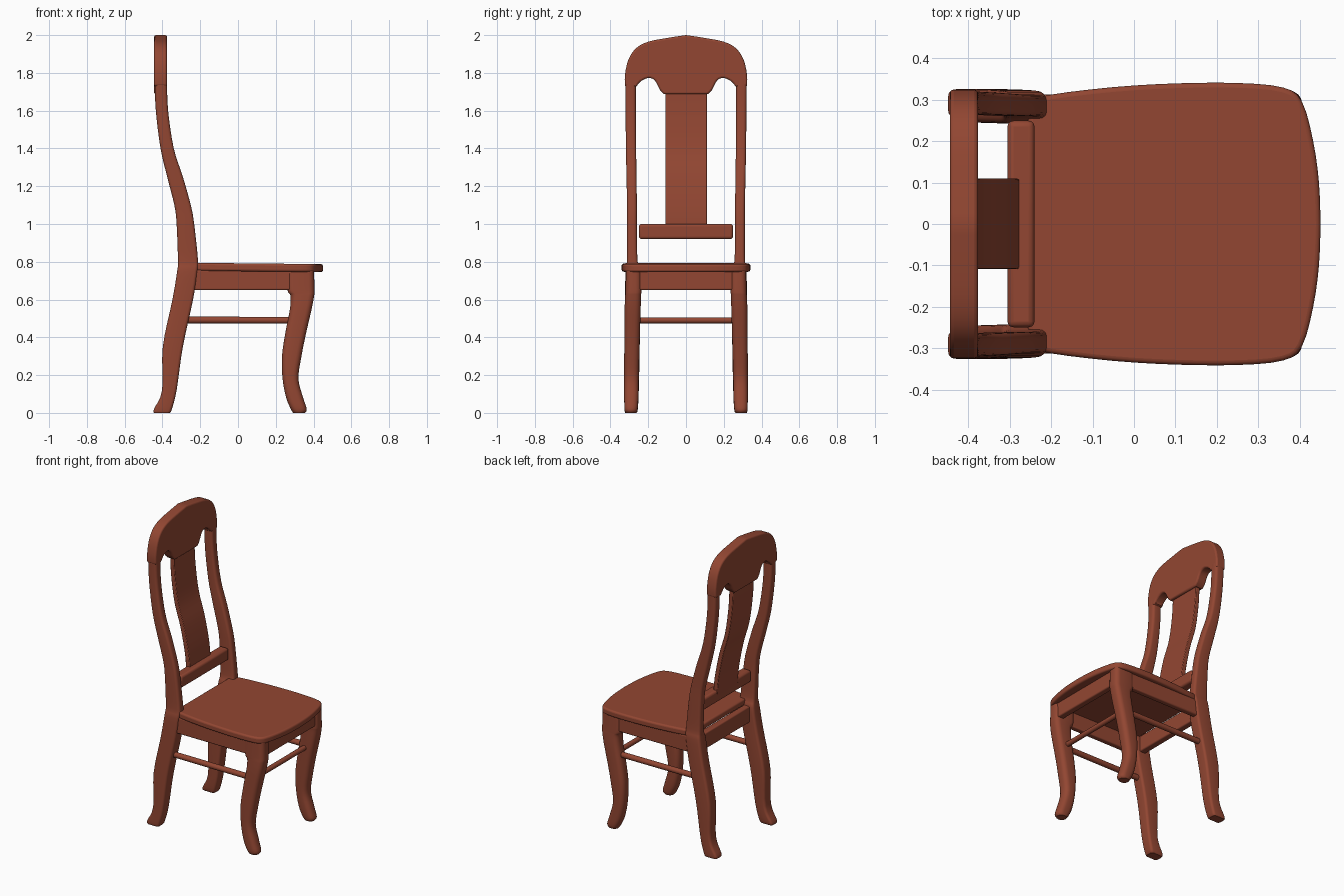
import bpy, bmesh, math
from mathutils import Vector

if "Cube" in bpy.data.objects:
    bpy.data.objects.remove(bpy.data.objects["Cube"])

wood = bpy.data.materials.new("reddish brown wood")
wood.diffuse_color = (0.29, 0.062, 0.032, 1)
wood.use_nodes = True
wood.node_tree.nodes["Principled BSDF"].inputs["Base Color"].default_value = wood.diffuse_color


def finish(name, bm, bevel=0.0, mirror=False, segments=3):
    """Turn a bmesh into a named, coloured, smooth shaded object."""
    bmesh.ops.recalc_face_normals(bm, faces=bm.faces[:])
    me = bpy.data.meshes.new(name)
    bm.to_mesh(me)
    bm.free()
    me.materials.append(wood)
    ob = bpy.data.objects.new(name, me)
    bpy.context.collection.objects.link(ob)
    if bevel:
        m = ob.modifiers.new("round edges", 'BEVEL')
        m.width, m.segments, m.limit_method = bevel, segments, 'ANGLE'
        m.angle_limit = math.radians(50)
    if mirror:
        m = ob.modifiers.new("mirror", 'MIRROR')
        m.use_axis = (False, True, False)
    bpy.ops.object.select_all(action='DESELECT')
    bpy.context.view_layer.objects.active = ob
    ob.select_set(True)
    bpy.ops.object.shade_smooth_by_angle(angle=math.radians(40))
    return ob


def smooth_path(pts, n=4):
    """Catmull-Rom curve through tuples of any length."""
    p = [pts[0]] + list(pts) + [pts[-1]]
    out = []
    for i in range(1, len(p) - 2):
        for k in range(n):
            t = k / n
            out.append(tuple(
                0.5 * (2 * b + (c - a) * t + (2 * a - 5 * b + 4 * c - d) * t * t
                       + (3 * b - a - 3 * c + d) * t ** 3)
                for a, b, c, d in zip(p[i - 1], p[i], p[i + 1], p[i + 2])))
    return out + [tuple(pts[-1])]


def loft(name, stations, radius, mirror=False):
    """Rounded rectangles (z, x0, x1, y0, y1) joined from bottom to top."""
    bm = bmesh.new()
    rings = []
    for z, x0, x1, y0, y1 in smooth_path(stations):
        r = min(radius, (x1 - x0) * 0.48, (y1 - y0) * 0.48)
        ring = []
        for c, (cx, cy) in enumerate([(x1 - r, y1 - r), (x0 + r, y1 - r),
                                      (x0 + r, y0 + r), (x1 - r, y0 + r)]):
            for k in range(5):
                a = (c + k / 4) * math.pi / 2
                ring.append(bm.verts.new((cx + r * math.cos(a), cy + r * math.sin(a), z)))
        rings.append(ring)
    for a, b in zip(rings, rings[1:]):
        for i in range(len(a)):
            j = (i + 1) % len(a)
            bm.faces.new((a[i], a[j], b[j], b[i]))
    bm.faces.new(rings[0])
    bm.faces.new(rings[-1])
    return finish(name, bm, mirror=mirror)


def plate(name, outline, offset, bevel, segments=3):
    """Closed 3D outline extruded along an offset."""
    bm = bmesh.new()
    face = bm.faces.new([bm.verts.new(p) for p in outline])
    ext = bmesh.ops.extrude_face_region(bm, geom=[face], use_keep_orig=True)
    for v in ext["geom"]:
        if isinstance(v, bmesh.types.BMVert):
            v.co += Vector(offset)
    return finish(name, bm, bevel, segments=segments)


def box(name, x, y, z, bevel=0.008, mirror=False):
    bm = bmesh.new()
    bmesh.ops.create_cube(bm, size=1)
    for v in bm.verts:
        v.co = Vector([lo + (c + 0.5) * (hi - lo) for c, (lo, hi) in zip(v.co, (x, y, z))])
    return finish(name, bm, bevel, mirror)


def rod(name, a, b, r, mirror=False):
    a, b = Vector(a), Vector(b)
    bm = bmesh.new()
    bmesh.ops.create_cone(bm, cap_ends=True, segments=16, radius1=r, radius2=r,
                          depth=(b - a).length)
    rot = (b - a).to_track_quat('Z', 'Y')
    for v in bm.verts:
        v.co = rot @ v.co + (a + b) / 2
    return finish(name, bm, mirror=mirror)


# back legs running up into the back posts
loft("back_post", [
    (0.0, -0.445, -0.36, 0.262, 0.322), (0.02, -0.445, -0.35, 0.255, 0.325),
    (0.12, -0.402, -0.325, 0.25, 0.325), (0.35, -0.398, -0.292, 0.245, 0.325),
    (0.6, -0.347, -0.238, 0.243, 0.323), (0.75, -0.322, -0.215, 0.243, 0.32),
    (0.81, -0.318, -0.212, 0.257, 0.312), (1.0, -0.325, -0.232, 0.26, 0.312),
    (1.1, -0.337, -0.25, 0.26, 0.312), (1.25, -0.375, -0.292, 0.262, 0.315),
    (1.4, -0.41, -0.34, 0.264, 0.318), (1.6, -0.435, -0.37, 0.265, 0.32),
    (1.76, -0.441, -0.376, 0.265, 0.322)], 0.016, mirror=True)

# curved front legs with small bracket at the top
loft("front_leg", [
    (0.0, 0.292, 0.355, 0.262, 0.32), (0.02, 0.28, 0.364, 0.256, 0.326),
    (0.08, 0.255, 0.345, 0.252, 0.327), (0.18, 0.236, 0.32, 0.25, 0.327),
    (0.3, 0.233, 0.336, 0.247, 0.327), (0.42, 0.25, 0.36, 0.244, 0.326),
    (0.55, 0.275, 0.39, 0.24, 0.325), (0.62, 0.278, 0.403, 0.238, 0.322),
    (0.65, 0.262, 0.405, 0.236, 0.32), (0.76, 0.262, 0.402, 0.236, 0.318)],
    0.03, mirror=True)

# seat with gently bowed outline, tilted slightly back to front
half = smooth_path([(-0.255, 0.295), (-0.2, 0.312), (-0.05, 0.33), (0.1, 0.339),
                    (0.25, 0.34), (0.36, 0.329), (0.405, 0.295), (0.432, 0.2),
                    (0.446, 0.1), (0.45, 0.0)], 3)
ring = half + [(x, -y) for x, y in reversed(half[:-1])]
plate("seat", [(x, y, 0.75 - 0.01 * x) for x, y in ring], (0, 0, 0.042), 0.018, 4)

# aprons under the seat
box("side_apron", (-0.28, 0.34), (0.275, 0.312), (0.65, 0.757), mirror=True)
box("front_apron", (0.35, 0.393), (-0.27, 0.27), (0.65, 0.755))
box("rear_apron", (-0.295, -0.25), (-0.27, 0.27), (0.65, 0.757))

# thin stretchers: two sides and the front
rod("side_stretcher", (-0.3, 0.285, 0.492), (0.3, 0.285, 0.49), 0.018, mirror=True)
rod("front_stretcher", (0.315, -0.27, 0.49), (0.315, 0.27, 0.49), 0.016)

# arched crest rail with scalloped lower edge
top = smooth_path([(0.323, 1.73), (0.323, 1.79), (0.305, 1.87), (0.265, 1.93),
                   (0.2, 1.965), (0.1, 1.985), (0.0, 2.0)], 3)
low = smooth_path([(0.115, 1.687), (0.138, 1.71), (0.165, 1.76), (0.2, 1.773),
                   (0.24, 1.755), (0.264, 1.725)], 3)
side = low + top
plate("crest_rail", [(-0.444, y, z) for y, z in
                     side + [(-y, z) for y, z in reversed(side[:-1])]],
      (0.068, 0, 0), 0.016)

# central splat following the curve of the posts
spine = smooth_path([(-0.29, 0.96), (-0.3, 1.08), (-0.334, 1.25), (-0.377, 1.4),
                     (-0.402, 1.58), (-0.409, 1.73)])
plate("back_splat", [(x + 0.015, -0.108, z) for x, z in spine]
      + [(x - 0.015, -0.108, z) for x, z in reversed(spine)], (0, 0.218, 0), 0.004, 2)

# lower cross rail of the back
box("lower_back_rail", (-0.305, -0.24), (-0.249, 0.249), (0.92, 1.0), 0.014)
